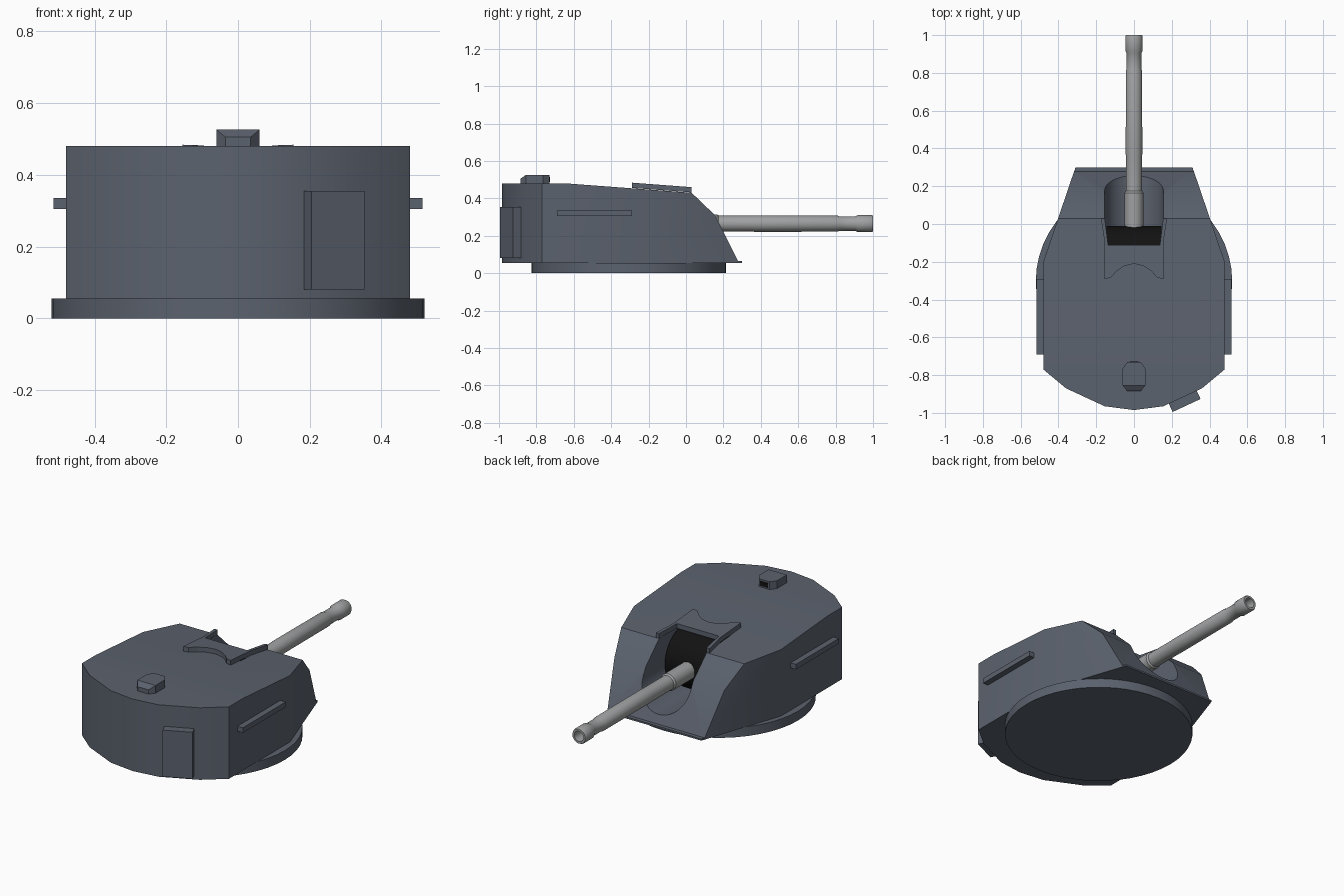
import bpy, bmesh, math
from mathutils import Vector, Matrix

cube = bpy.data.objects.get("Cube")
if cube:
    bpy.data.objects.remove(cube, do_unlink=True)


def material(name, rgb):
    m = bpy.data.materials.new(name)
    m.use_nodes = True
    m.diffuse_color = (*rgb, 1)
    m.node_tree.nodes["Principled BSDF"].inputs["Base Color"].default_value = (*rgb, 1)
    return m


ARMOUR = material("blue grey armour", (0.105, 0.122, 0.155))
STEEL = material("gun steel", (0.35, 0.355, 0.36))
BLACK = material("black", (0.006, 0.006, 0.006))


def finish(name, bm, mat, smooth=None):
    bmesh.ops.recalc_face_normals(bm, faces=bm.faces)
    mesh = bpy.data.meshes.new(name)
    bm.to_mesh(mesh)
    bm.free()
    mesh.materials.append(mat)
    ob = bpy.data.objects.new(name, mesh)
    bpy.context.collection.objects.link(ob)
    if smooth:
        smooth_object(ob, smooth)
    return ob


def select_only(ob):
    bpy.ops.object.select_all(action='DESELECT')
    ob.select_set(True)
    bpy.context.view_layer.objects.active = ob


def smooth_object(ob, degrees):
    select_only(ob)
    bpy.ops.object.shade_smooth_by_angle(angle=math.radians(degrees))


def prism(points, offset):
    """Extrude a closed 3D outline along an offset."""
    bm = bmesh.new()
    face = bm.faces.new([bm.verts.new(p) for p in points])
    ext = bmesh.ops.extrude_face_region(bm, geom=[face], use_keep_orig=True)
    moved = [v for v in ext["geom"] if isinstance(v, bmesh.types.BMVert)]
    bmesh.ops.translate(bm, verts=moved, vec=offset)
    return bm


def slice_off(bm, point, normal):
    """Cut away everything on the normal's side and cap the cut."""
    bmesh.ops.bisect_plane(bm, geom=bm.verts[:] + bm.edges[:] + bm.faces[:],
                           plane_co=point, plane_no=normal, clear_outer=True)
    bmesh.ops.holes_fill(bm, edges=[e for e in bm.edges if e.is_boundary], sides=0)


def mirrored(half):
    """Complete an outline given on the +x side."""
    return half + [(-x, y) for x, y in reversed(half) if x > 0]


def box(name, size, centre, angle=0):
    bm = bmesh.new()
    bmesh.ops.create_cube(bm, size=1)
    bmesh.ops.scale(bm, vec=size, verts=bm.verts)
    bm.transform(Matrix.Translation(centre) @ Matrix.Rotation(angle, 4, 'Z'))
    return finish(name, bm, ARMOUR)


def lathe_y(name, profile, z, mat, steps=32):
    """Spin (radius, y) points about an axis along y."""
    bm = bmesh.new()
    verts = [bm.verts.new((r, y, z)) for r, y in profile]
    edges = [bm.edges.new(pair) for pair in zip(verts, verts[1:])]
    bmesh.ops.spin(bm, geom=verts + edges, cent=(0, 0, z), axis=(0, 1, 0),
                   angle=math.tau, steps=steps)
    bmesh.ops.remove_doubles(bm, verts=bm.verts, dist=0.0002)
    return finish(name, bm, mat, 30)


FLOOR = 0.055
AXIS = 0.265

# Turret ring
bm = bmesh.new()
bmesh.ops.create_cone(bm, cap_ends=True, segments=48, radius1=0.52, radius2=0.52, depth=FLOOR)
bmesh.ops.translate(bm, verts=bm.verts, vec=(0, -0.305, FLOOR / 2))
finish("turret_ring", bm, ARMOUR, 30)

# Turret body: plan outline, sliced by the roof and the sloped front
plan = mirrored([(0, -0.985), (0.155, -0.965), (0.36, -0.87), (0.48, -0.77),
                 (0.48, -0.2), (0.315, 0.285)])
bm = prism([(x, y, FLOOR) for x, y in plan], (0, 0, 0.425))
side = [(-0.64, 0.48), (0.03, 0.43), (0.155, 0.31), (0.283, FLOOR)]
for (y0, z0), (y1, z1) in zip(side, side[1:]):
    slice_off(bm, (0, y0, z0), Vector((0, z0 - z1, y1 - y0)))
body = finish("turret_body", bm, ARMOUR)

# Round-bottomed gun opening
R = 0.155
outline = [(R * math.cos(a), -0.2, AXIS + R * math.sin(a))
           for a in (math.pi * (1 + i / 20) for i in range(21))]
outline += [(R, -0.2, 0.7), (-R, -0.2, 0.7)]
cutter = finish("opening_cutter", prism(outline, (0, 0.8, 0)), ARMOUR)
cutter.hide_render = True
mod = body.modifiers.new("opening", 'BOOLEAN')
mod.operation = 'DIFFERENCE'
mod.solver = 'EXACT'
mod.object = cutter
select_only(body)
bpy.ops.object.modifier_apply(modifier=mod.name)
bpy.data.objects.remove(cutter, do_unlink=True)
smooth_object(body, 30)

# Thin lip under the sloped front
lip = mirrored([(0.32, 0.26), (0.31, 0.3)])
finish("front_lip", prism([(x, y, FLOOR) for x, y in lip], (0, 0, 0.01)), ARMOUR)

# Curved mantlet behind the opening
bm = bmesh.new()
bmesh.ops.create_cone(bm, cap_ends=True, segments=40, radius1=0.17, radius2=0.17, depth=0.29)
bm.transform(Matrix.Translation((0, -0.18, AXIS)) @ Matrix.Rotation(math.pi / 2, 4, 'Y'))
finish("mantlet", bm, BLACK, 30)

# Roof cover with scooped rear edge and two forward arms, following the roof slope
rear = [(0, -0.21), (0.05, -0.222), (0.09, -0.248), (0.125, -0.285), (0.155, -0.29)]
arms = [(0.155, -0.1), (0.175, 0.03), (0.155, 0.03), (0.137, -0.11)]
cover = mirrored(rear + arms)
bm = prism([(x, y, 0.432 - 0.075 * (y - 0.03)) for x, y in cover], (0, 0, 0.028))
finish("roof_cover", bm, ARMOUR)

# Gun barrel with stepped sleeve and hollow muzzle
lathe_y("gun_barrel", [(0, -0.03), (0.05, -0.03), (0.05, 0.165), (0.043, 0.175),
                       (0.043, 0.36), (0.044, 0.37), (0.043, 0.81), (0.039, 0.82),
                       (0.039, 0.905), (0.046, 0.918), (0.046, 0.992), (0.042, 1.0),
                       (0.03, 1.0), (0.028, 0.9), (0, 0.9)], AXIS, STEEL)

# Side rails
for s, label in ((1, "left"), (-1, "right")):
    box(label + "_side_rail", (0.045, 0.4, 0.03), (s * 0.4925, -0.49, 0.32))

# Rear hatch box lying on a slanted rear facet
box("rear_hatch", (0.163, 0.05, 0.275), (0.268, -0.938, 0.2175), math.radians(25))

# Periscope with a sloped rear top edge and a dark window
scope = mirrored([(0.035, -0.885), (0.06, -0.855), (0.06, -0.765), (0.035, -0.73)])
bm = prism([(x, y, 0.475) for x, y in scope], (0, 0, 0.051))
slice_off(bm, (0, -0.855, 0.526), Vector((0, -0.7, 1)))
finish("periscope", bm, ARMOUR)
window = [(x, -0.731, z) for x, z in ((-0.025, 0.488), (0.025, 0.488), (0.025, 0.515), (-0.025, 0.515))]
finish("periscope_window", prism(window, (0, 0.004, 0)), BLACK)
